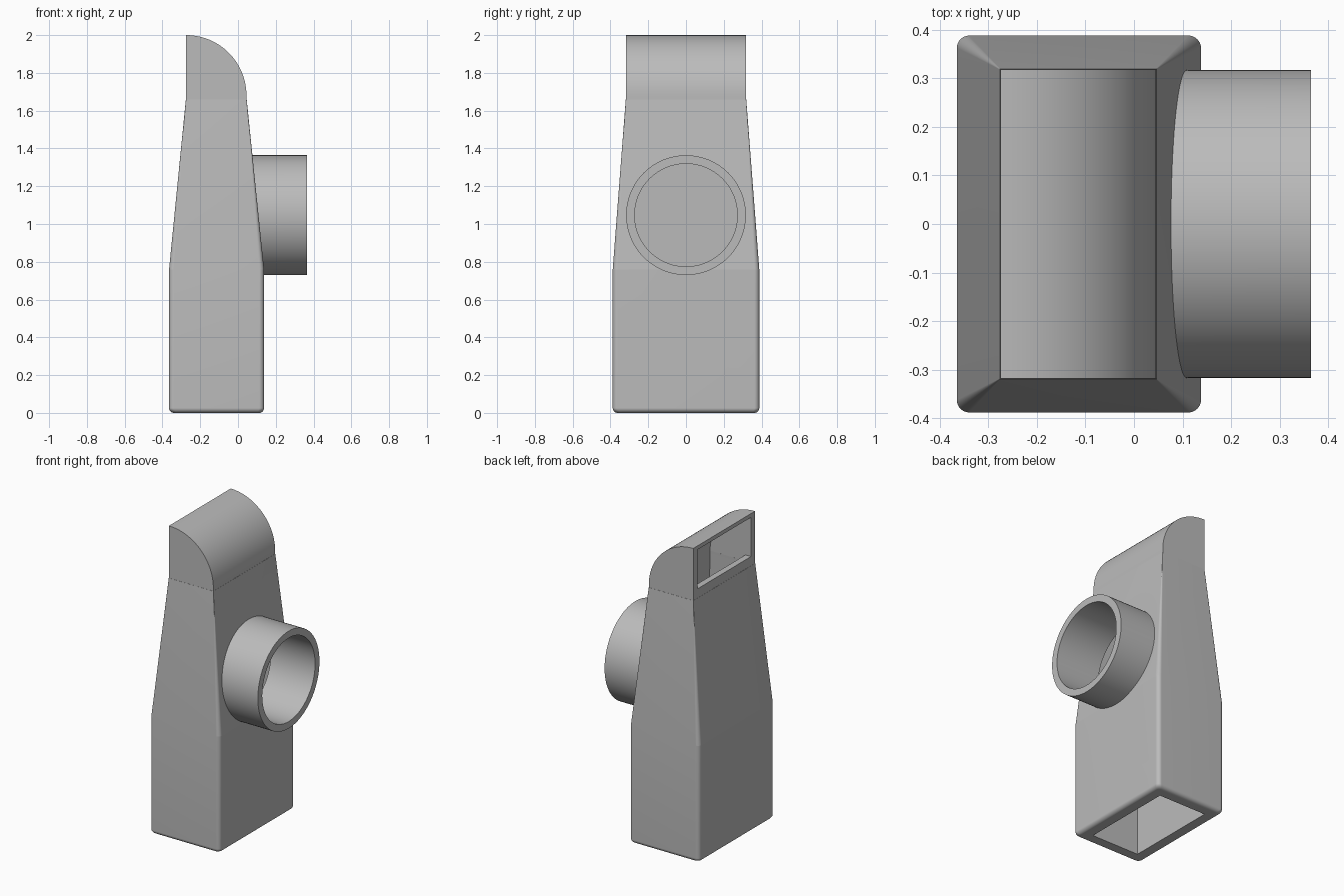
import bpy, bmesh
from math import sin, cos, pi, radians
from mathutils import Matrix

if "Cube" in bpy.data.objects:
    bpy.data.objects.remove(bpy.data.objects["Cube"], do_unlink=True)

GREY = (0.5, 0.5, 0.5, 1)
grey = bpy.data.materials.new("plain grey")
grey.use_nodes = True
grey.diffuse_color = GREY
grey.node_tree.nodes["Principled BSDF"].inputs["Base Color"].default_value = GREY

ARC = 24        # segments per quarter turn
BACK = -0.275   # plane of the upper outlet
SPRING = 1.68   # height where the curved hood begins


def finish(bm, name):
    bmesh.ops.recalc_face_normals(bm, faces=bm.faces)
    mesh = bpy.data.meshes.new(name)
    bm.to_mesh(mesh)
    bm.free()
    mesh.materials.append(grey)
    obj = bpy.data.objects.new(name, mesh)
    bpy.context.collection.objects.link(obj)
    return obj


def ring(x0, x1, half_y, r, z):
    """Rounded rectangle outline; a zero radius gives plain corners."""
    corners = [(x1 - r, half_y - r), (x0 + r, half_y - r),
               (x0 + r, r - half_y), (x1 - r, r - half_y)]
    points = []
    for q, (cx, cy) in enumerate(corners):
        for i in range(ARC + 1 if r else 1):
            a = (q + i / ARC) * pi / 2
            points.append((cx + r * cos(a), cy + r * sin(a), z))
    return points


def loft(name, rings):
    bm = bmesh.new()
    loops = [[bm.verts.new(p) for p in pts] for pts in rings]
    for a, b in zip(loops, loops[1:]):
        for i in range(len(a)):
            j = (i + 1) % len(a)
            bm.faces.new((a[i], a[j], b[j], b[i]))
    bm.faces.new(loops[0])
    bm.faces.new(loops[-1])
    return finish(bm, name)


def prism(name, profile, half_y):
    """Extrude an x-z profile evenly to both sides."""
    bm = bmesh.new()
    face = bm.faces.new([bm.verts.new((x, -half_y, z)) for x, z in profile])
    new = bmesh.ops.extrude_face_region(bm, geom=[face])["geom"]
    verts = [v for v in new if isinstance(v, bmesh.types.BMVert)]
    bmesh.ops.translate(bm, verts=verts, vec=(0, 2 * half_y, 0))
    return finish(bm, name)


def pipe(name, radius, x0, x1, z):
    bm = bmesh.new()
    place = Matrix.Translation(((x0 + x1) / 2, 0, z)) @ Matrix.Rotation(pi / 2, 4, "Y")
    bmesh.ops.create_cone(bm, cap_ends=True, segments=ARC * 4, radius1=radius,
                          radius2=radius, depth=x1 - x0, matrix=place)
    return finish(bm, name)


def quarter(r):
    return [(BACK + r * cos(i / ARC * pi / 2), SPRING + r * sin(i / ARC * pi / 2))
            for i in range(ARC + 1)]


def combine(target, tool, operation):
    bpy.context.view_layer.objects.active = target
    mod = target.modifiers.new(operation, "BOOLEAN")
    mod.operation, mod.object, mod.solver = operation, tool, "EXACT"
    bpy.ops.object.modifier_apply(modifier=mod.name)
    bpy.data.objects.remove(tool, do_unlink=True)


# Outer shell: rounded foot, straight lower box, tapered neck
R = 0.026
rings = []
for i in range(ARC + 1):
    a = i / ARC * pi / 2
    inset = R * (1 - sin(a))
    rings.append(ring(-0.365 + inset, 0.138 - inset, 0.388 - inset, R, R * (1 - cos(a))))
rings.append(ring(-0.365, 0.138, 0.388, R, 0.76))
rings.append(ring(BACK - 0.001, 0.046, 0.319, 0.001, 1.66))
body = loft("duct_body", rings)

# Curved hood and round side spigot
hood = prism("hood", [(BACK, 1.6), (0.045, 1.6)] + quarter(0.32), 0.318)
combine(body, hood, "UNION")
combine(body, pipe("spigot", 0.317, 0.0, 0.365, 1.047), "UNION")

# Hollow interior, open at the foot
cavity = loft("cavity", [ring(-0.285, 0.058, 0.308, 0, -0.1),
                         ring(-0.285, 0.058, 0.308, 0, 0.76),
                         ring(-0.235, 0.02, 0.276, 0, SPRING),
                         ring(-0.235, 0.02, 0.276, 0, 1.7)])
# Hood interior, open through the back as a rectangular outlet
outlet = prism("outlet", [(-0.4, 1.72), (-0.235, 1.72), (-0.235, SPRING)]
               + quarter(0.295) + [(-0.4, SPRING + 0.295)], 0.2761)
combine(body, cavity, "DIFFERENCE")
combine(body, outlet, "DIFFERENCE")
combine(body, pipe("bore", 0.272, -0.1, 0.5, 1.047), "DIFFERENCE")

# Smooth curves, crisp creases
bpy.ops.object.select_all(action="DESELECT")
body.select_set(True)
bpy.context.view_layer.objects.active = body
bpy.ops.object.shade_smooth_by_angle(angle=radians(5))
